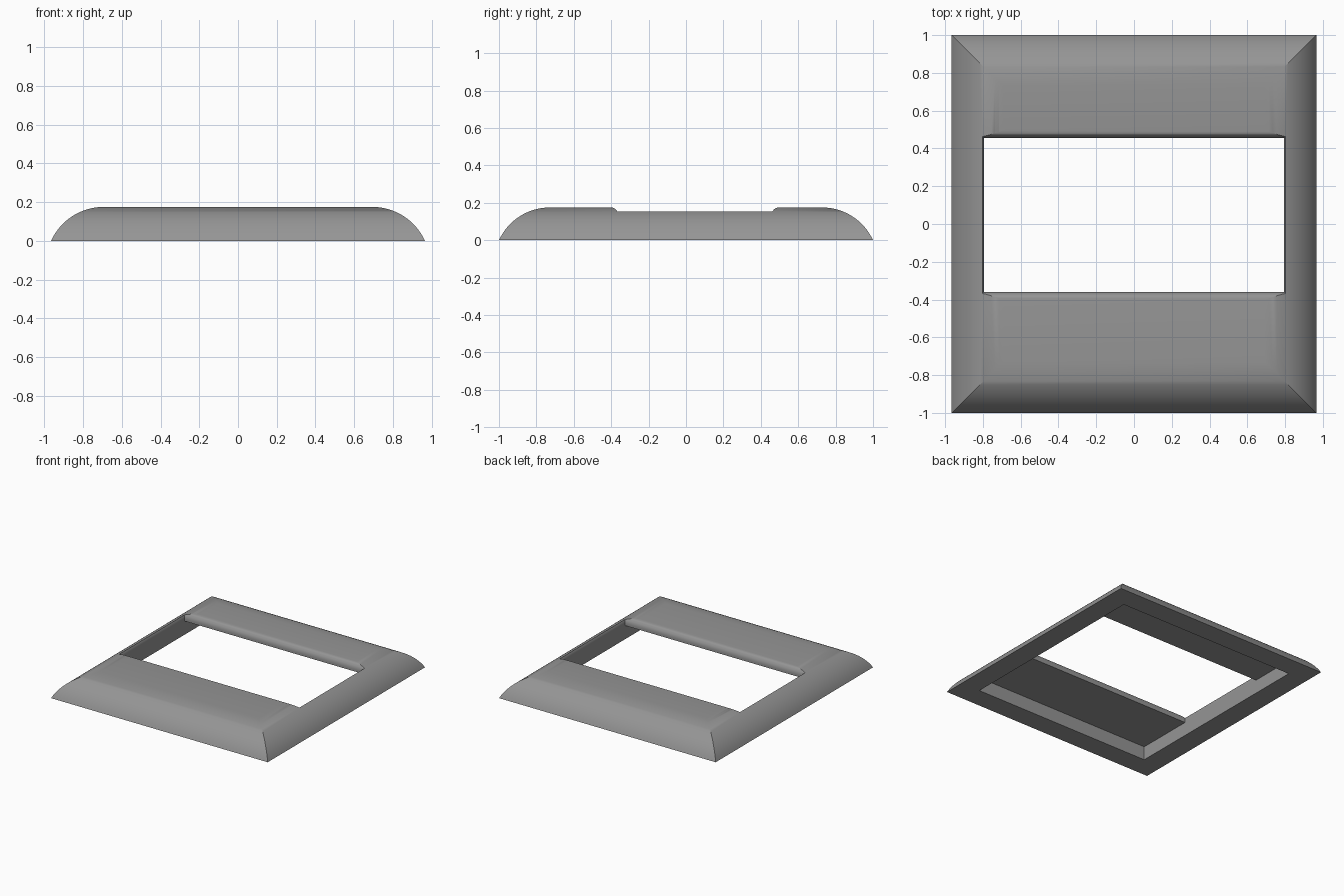
import bpy, bmesh, math

if "Cube" in bpy.data.objects:
    bpy.data.objects.remove(bpy.data.objects["Cube"])

HX, HY, H = 0.965, 1.0, 0.175      # half sizes and height
R = 0.30                           # radius of the rounded outer edge
WALL = 0.17                        # rim width on the underside
CEIL = 0.11                        # underside of the top panels
OPEN_Y0, OPEN_Y1 = -0.36, 0.455    # window opening


def loft(name, rings):
    """Closed solid through rectangles (x0, x1, y0, y1, z) from bottom to top."""
    bm = bmesh.new()
    loops = [[bm.verts.new(p) for p in ((x0, y0, z), (x1, y0, z), (x1, y1, z), (x0, y1, z))]
             for x0, x1, y0, y1, z in rings]
    for a, b in zip(loops, loops[1:]):
        for i in range(4):
            j = (i + 1) % 4
            bm.faces.new((a[i], a[j], b[j], b[i]))
    bm.faces.new(loops[0][::-1])
    bm.faces.new(loops[-1])
    me = bpy.data.meshes.new(name)
    bm.to_mesh(me)
    bm.free()
    ob = bpy.data.objects.new(name, me)
    bpy.context.collection.objects.link(ob)
    return ob


# Outer body with a quarter-round style edge
drop = R - H
run = math.sqrt(R * R - drop * drop)
a0 = math.asin(drop / R)
rings = []
for i in range(17):
    a = a0 + (math.pi / 2 - a0) * i / 16
    d = run - R * math.cos(a)
    rings.append((-HX + d, HX - d, -HY + d, HY - d, R * math.sin(a) - drop))
frame = loft("bezel_frame", rings)

# Hollow underside
ix, iy = HX - WALL, HY - WALL
cavity = loft("cavity_cutter", [(-ix, ix, -iy, iy, -0.1), (-ix, ix, -iy, iy, CEIL)])

# Window opening, flared at the top to round its lip
rings = [(-ix, ix, OPEN_Y0, OPEN_Y1, -0.1)]
z0, flare = 0.125, 0.04
for i in range(9):
    a = math.pi / 2 * i / 8
    o = flare * (1 - math.cos(a))
    rings.append((-ix - o, ix + o, OPEN_Y0 - o, OPEN_Y1 + o, z0 + (H - z0) * math.sin(a)))
rings.append(rings[-1][:4] + (0.3,))
opening = loft("opening_cutter", rings)

bpy.context.view_layer.objects.active = frame
frame.select_set(True)
for cutter in (cavity, opening):
    mod = frame.modifiers.new("cut", 'BOOLEAN')
    mod.operation = 'DIFFERENCE'
    mod.solver = 'EXACT'
    mod.object = cutter
    bpy.ops.object.modifier_apply(modifier=mod.name)
for cutter in (cavity, opening):
    bpy.data.objects.remove(cutter)

# Colour and shading
grey = bpy.data.materials.new("grey")
grey.diffuse_color = (0.3, 0.3, 0.3, 1)
grey.use_nodes = True
grey.node_tree.nodes["Principled BSDF"].inputs["Base Color"].default_value = grey.diffuse_color
frame.data.materials.clear()
frame.data.materials.append(grey)
bpy.ops.object.select_all(action='DESELECT')
frame.select_set(True)
bpy.ops.object.shade_smooth_by_angle(angle=math.radians(30))
